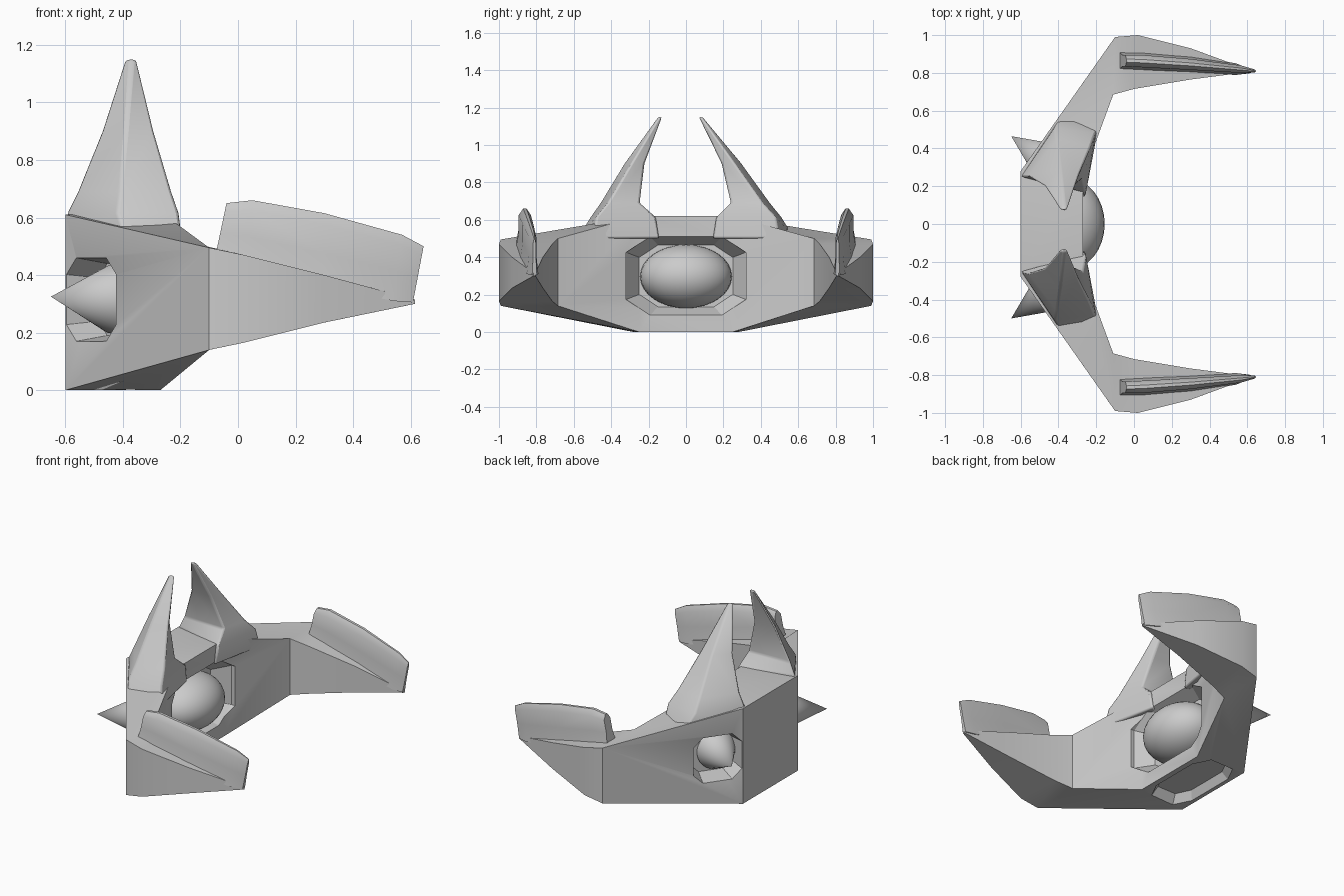
import bpy, bmesh
from mathutils import Vector

if "Cube" in bpy.data.objects:
    bpy.data.objects.remove(bpy.data.objects["Cube"])


def loft(name, rings, bevel=0.0):
    """Skin a stack of equal-length rings and cap both ends."""
    bm = bmesh.new()
    vs = [[bm.verts.new(p) for p in r] for r in rings]
    n = len(rings[0])
    for a, b in zip(vs, vs[1:]):
        for i in range(n):
            j = (i + 1) % n
            bm.faces.new((a[i], a[j], b[j], b[i]))
    bm.faces.new(vs[0])
    bm.faces.new(vs[-1])
    bmesh.ops.recalc_face_normals(bm, faces=bm.faces)
    me = bpy.data.meshes.new(name)
    bm.to_mesh(me)
    bm.free()
    ob = bpy.data.objects.new(name, me)
    bpy.context.collection.objects.link(ob)
    if bevel:
        add_bevel(ob, bevel)
    return ob


def add_bevel(ob, width):
    m = ob.modifiers.new("soft_edges", 'BEVEL')
    m.width = width
    m.segments = 2
    m.limit_method = 'ANGLE'
    m.angle_limit = 0.5


def smooth(ob, angle=0.6):
    bpy.ops.object.select_all(action='DESELECT')
    ob.select_set(True)
    bpy.context.view_layer.objects.active = ob
    bpy.ops.object.shade_smooth_by_angle(angle=angle)


def pocket(name, centre, normal, up, mouth, floor, depth):
    """Tapered cutter: mouth/floor are (width, height) pairs."""
    c, n, u = Vector(centre), Vector(normal).normalized(), Vector(up)
    s = u.cross(n)
    rings = []
    for d, (w, h) in ((0.03, mouth), (0.0, mouth), (-depth, floor)):
        rings.append([c + n * d + s * i * w / 2 + u * j * h / 2
                      for i, j in ((-1, -.6), (-.6, -1), (.6, -1), (1, -.6),
                                   (1, .6), (.6, 1), (-.6, 1), (-1, .6))])
    ob = loft(name, rings)
    ob.hide_render = True
    ob.hide_viewport = False
    ob.display_type = 'WIRE'
    m = body.modifiers.new(name, 'BOOLEAN')
    m.operation = 'DIFFERENCE'
    m.solver = 'EXACT'
    m.object = ob
    return ob


# Crescent body: outer (x,y), inner (x,y), bottom z, outer top z, inner top z
half = [((-.60, .28), (-.27, .25), 0, .61, .62),
        ((-.10, .99), (-.11, .685), .14, .495, .50),
        ((.02, 1.0), (.0, .715), .165, .47, .47),
        ((.30, .93), (.30, .765), .235, .40, .40),
        ((.615, .815), (.61, .805), .30, .315, .315)]


def section(st, s):
    (ox, oy), (ix, iy), b, ot, it = st
    return [(ox, s * oy, b), (ox, s * oy, ot), (ix, s * iy, it), (ix, s * iy, b)]


body = loft("crescent_body", [section(st, -1) for st in reversed(half)]
            + [section(st, 1) for st in half])

# Recesses: socket, underside and two side ports
cutters = [
    pocket("socket_cutter", (-.27, 0, .30), (1, 0, 0), (0, 0, 1), (.64, .42), (.5, .33), .10),
    pocket("underside_cutter", (-.44, 0, 0), (0, 0, -1), (1, 0, 0), (.54, .27), (.46, .22), .05)]
for s in (-1, 1):
    cutters.append(pocket("port_cutter", (-.51, s * .408, .315), (-.82, s * .575, 0),
                          (0, 0, 1), (.30, .29), (.25, .25), .12))
add_bevel(body, .012)
smooth(body)
for c in cutters:
    c.hide_set(True)

# Eyeball in the socket
bpy.ops.mesh.primitive_uv_sphere_add(segments=32, ring_count=16, location=(-.355, 0, .297))
eye = bpy.context.object
eye.name = "eyeball"
eye.scale = (.2, .245, .17)
smooth(eye, 3.1)

# Side spikes set in the ports
for s, tip_y in ((1, .465), (-1, -.5)):
    tip = Vector((-.65, tip_y, .325))
    d = Vector((-.82, s * .57, .03)).normalized()
    bpy.ops.mesh.primitive_cone_add(vertices=32, radius1=.12, radius2=0, depth=.26,
                                    location=tip - d * .13)
    spike = bpy.context.object
    spike.name = "side_spike"
    spike.rotation_euler = d.to_track_quat('Z', 'Y').to_euler()
    smooth(spike)

# Horns: four corners per level
levels = [(.50, ((-.595, .27), (-.38, .585), (-.19, .50), (-.26, .14))),
          (.615, ((-.597, .25), (-.42, .51), (-.205, .48), (-.255, .16))),
          (.69, ((-.56, .25), (-.41, .45), (-.23, .41), (-.27, .24))),
          (.90, ((-.475, .20), (-.39, .30), (-.29, .26), (-.33, .19))),
          (1.15, ((-.395, .08), (-.37, .09), (-.35, .08), (-.37, .065)))]
for s in (-1, 1):
    lean = .06 if s < 0 else 0
    horn = loft("horn", [[(x, s * (y + lean * max(0, (z - .62) / .53)), z) for x, y in pts]
                         for z, pts in levels], .02)
    smooth(horn, 1.0)

# Arm fins: bottom (x,z), top (x,z), y, half width
stations = [((-.08, .46), (-.04, .65), .865, .034),
            ((.03, .43), (.05, .66), .862, .036),
            ((.30, .36), (.30, .615), .845, .032),
            ((.54, .31), (.57, .54), .82, .022),
            ((.608, .305), (.645, .50), .81, .009)]
for s in (-1, 1):
    rings = []
    for (bx, bz), (tx, tz), y, w in stations:
        rings.append([(bx + (tx - bx) * t, s * (y + k * w), bz + (tz - bz) * t)
                      for k, t in ((-1.4, 0), (-.9, .45), (-.9, .85), (-.25, 1),
                                   (.25, 1), (.9, .85), (.9, .45), (1.4, 0))])
    smooth(loft("arm_fin", rings), .9)
